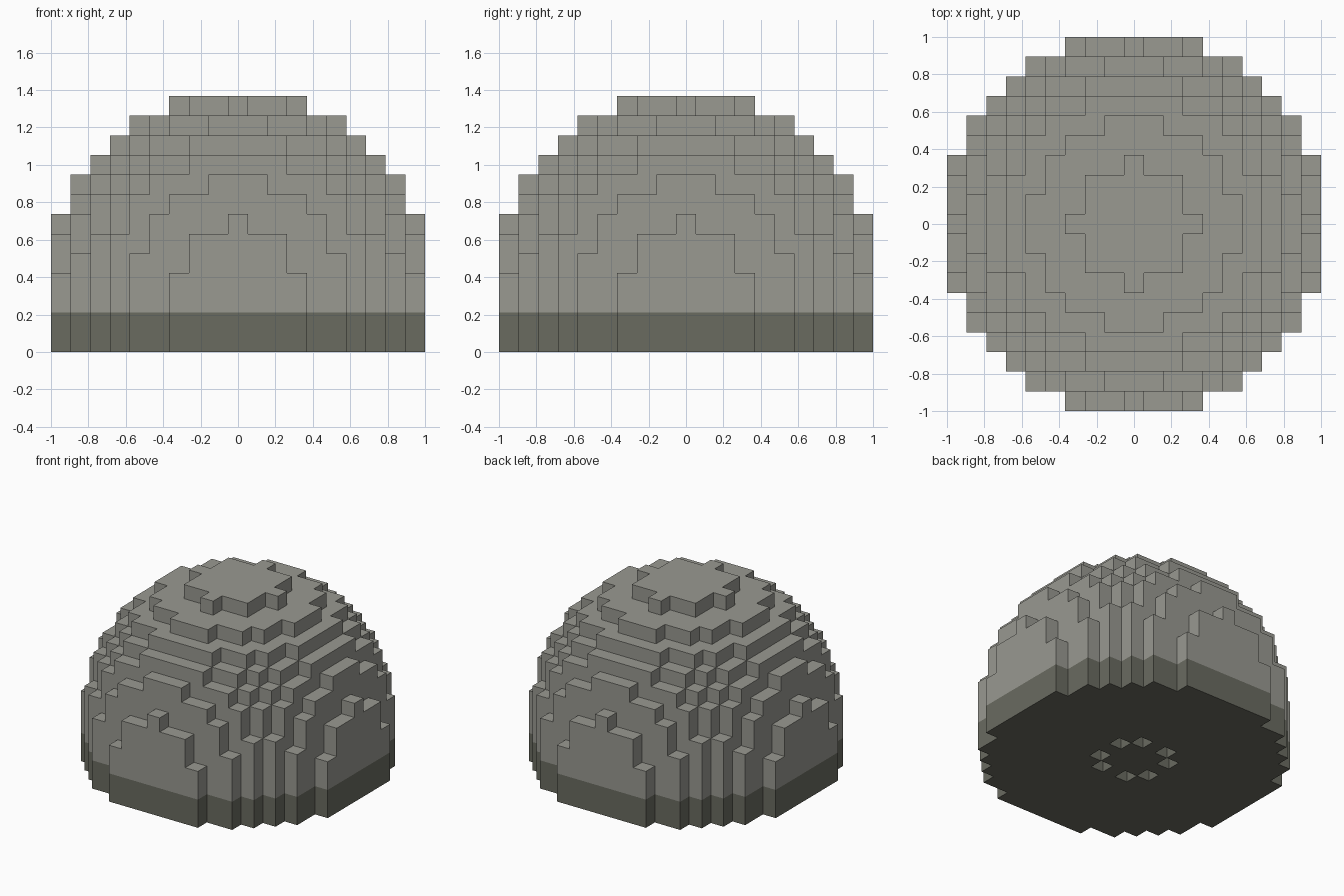
import bpy
import bmesh
from mathutils import Vector

GRID = 9                      # cells from the middle to each side
CELL = 2 / (2 * GRID + 1)     # size of one block
RADIUS_SQ = 90                # squared dome radius, in blocks
EQUATOR = 3                   # row where the dome is widest
BASE_ROWS = 2                 # rows in the dark foundation
TOP_ROW = EQUATOR + GRID

if "Cube" in bpy.data.objects:
    bpy.data.objects.remove(bpy.data.objects["Cube"], do_unlink=True)


def make_material(name, rgb):
    mat = bpy.data.materials.new(name)
    mat.use_nodes = True
    color = (*rgb, 1)
    mat.diffuse_color = color
    mat.node_tree.nodes["Principled BSDF"].inputs["Base Color"].default_value = color
    return mat


def is_solid(i, j, row):
    """Stepped sphere above the equator, straight walls below it."""
    if row < 0:
        return False
    # ring of eight sockets in the underside
    if row == 0 and i * i + j * j == 5:
        return False
    k = max(row - EQUATOR, 0)
    return i * i + j * j + k * k <= RADIUS_SQ


def block_shell(name, rows, material):
    """Outer faces of all blocks in the given rows."""
    bm = bmesh.new()
    axes = [Vector(a) for a in ((1, 0, 0), (0, 1, 0), (0, 0, 1))]
    span = range(-GRID, GRID + 1)
    for row in rows:
        for i in span:
            for j in span:
                if not is_solid(i, j, row):
                    continue
                center = Vector((i, j, row + 0.5))
                for a in range(3):
                    for sign in (1, -1):
                        n = axes[a] * sign
                        if is_solid(i + int(n.x), j + int(n.y), row + int(n.z)):
                            continue
                        u = axes[(a + 1) % 3] / 2
                        v = axes[(a + 2) % 3] / 2 * sign
                        mid = center + n / 2
                        corners = (mid - u - v, mid + u - v, mid + u + v, mid - u + v)
                        bm.faces.new([bm.verts.new(c * CELL) for c in corners])
    bmesh.ops.remove_doubles(bm, verts=bm.verts, dist=CELL / 100)
    mesh = bpy.data.meshes.new(name)
    bm.to_mesh(mesh)
    bm.free()
    mesh.materials.append(material)
    obj = bpy.data.objects.new(name, mesh)
    bpy.context.collection.objects.link(obj)
    return obj


dark_gray = make_material("dark gray", (0.144, 0.147, 0.118))
light_gray = make_material("light gray", (0.319, 0.319, 0.285))

# Dark foundation and light stepped dome
block_shell("foundation", range(BASE_ROWS), dark_gray)
block_shell("dome", range(BASE_ROWS, TOP_ROW + 1), light_gray)
